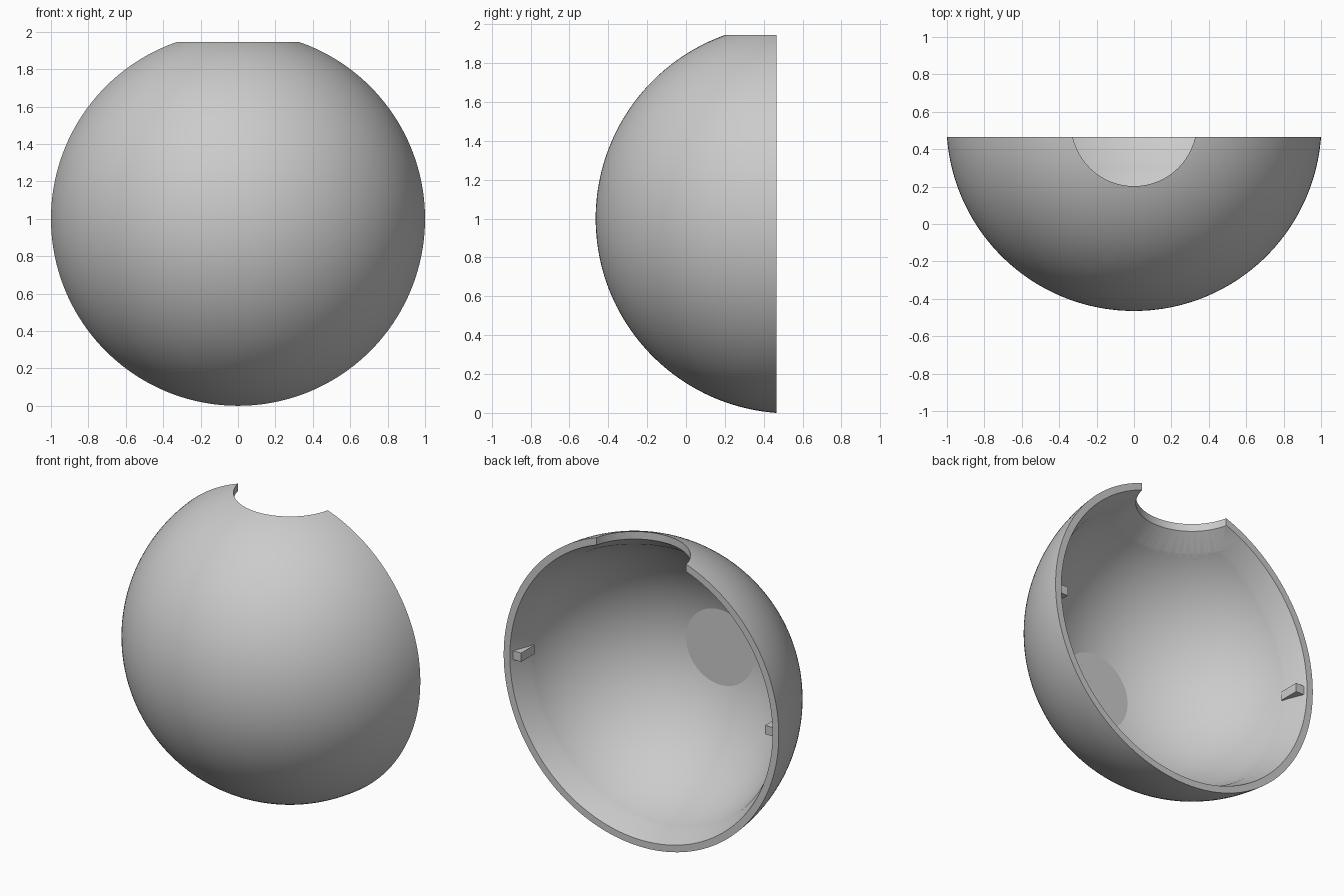
import bpy, bmesh, math
from mathutils import Vector

cube = bpy.data.objects.get("Cube")
if cube:
    bpy.data.objects.remove(cube, do_unlink=True)

CENTRE = Vector((0, 0.5376, 1))   # centre of the spherical shell
RIM_Y = 0.465
R_OUT, R_IN = 1.0026, 0.925
DISC_R = 0.247                    # flat disc inside the front pole

grey = bpy.data.materials.new("shell grey")
grey.use_nodes = True
colour = (0.6, 0.6, 0.6, 1)
grey.diffuse_color = colour
grey.node_tree.nodes["Principled BSDF"].inputs["Base Color"].default_value = colour


def add_object(name, bm):
    mesh = bpy.data.meshes.new(name)
    bmesh.ops.recalc_face_normals(bm, faces=bm.faces)
    bm.to_mesh(mesh)
    bm.free()
    mesh.materials.append(grey)
    obj = bpy.data.objects.new(name, mesh)
    bpy.context.collection.objects.link(obj)
    return obj


def lathe(name, points, axis, steps):
    """Revolve (radius, height) points around an axis through CENTRE."""
    bm = bmesh.new()
    axis = Vector(axis)
    verts = [bm.verts.new(CENTRE + Vector((r, 0, 0)) + axis * h) for r, h in points]
    edges = [bm.edges.new(pair) for pair in zip(verts, verts[1:])]
    bmesh.ops.spin(bm, geom=verts + edges, cent=CENTRE, axis=axis,
                   angle=math.tau, steps=steps)
    bmesh.ops.remove_doubles(bm, verts=bm.verts, dist=0.0001)
    return add_object(name, bm)


def arc(radius, start, end, count):
    """Arc points, angles measured from the front pole."""
    angles = [start + (end - start) * i / count for i in range(count + 1)]
    return [(radius * math.sin(a), -radius * math.cos(a)) for a in angles]


# Shell: outer dome, thin rim band, flared inner edge, inner dome, flat disc
rim_h = RIM_Y - CENTRE.y
flare_h = rim_h - 0.13
outer = arc(R_OUT, 0, math.acos(-(rim_h - 0.01) / R_OUT), 48)
inner = arc(R_IN, math.acos(-flare_h / R_IN), math.asin(DISC_R / R_IN), 36)
profile = outer + [(1, rim_h), (0.955, rim_h)] + inner + [(0, inner[-1][1])]
shell = lathe("half_shell", profile, (0, 1, 0), 160)

# Top opening: straight wall with a chamfer on the inside
cutter = lathe("opening_cutter",
               [(0, 0.75), (0.4, 0.75), (0.45, 0.808), (0.335, 0.895),
                (0.335, 1.1), (0, 1.1)], (0, 0, 1), 128)
cutter.hide_render = True
cut = shell.modifiers.new("opening", 'BOOLEAN')
cut.operation = 'DIFFERENCE'
cut.solver = 'EXACT'
cut.object = cutter
bpy.ops.object.select_all(action='DESELECT')
bpy.context.view_layer.objects.active = shell
shell.select_set(True)
bpy.ops.object.modifier_apply(modifier=cut.name)
bpy.data.objects.remove(cutter, do_unlink=True)
bpy.ops.object.shade_smooth_by_angle(angle=math.radians(14))

# Locating tabs inside the rim, one on each side
for side, name in ((1, "left_tab"), (-1, "right_tab")):
    bm = bmesh.new()
    bmesh.ops.create_cube(bm, size=1)
    bmesh.ops.scale(bm, vec=(0.075, 0.14, 0.058), verts=bm.verts)
    bmesh.ops.translate(bm, vec=(side * 0.925, RIM_Y - 0.09, 1), verts=bm.verts)
    add_object(name, bm)
